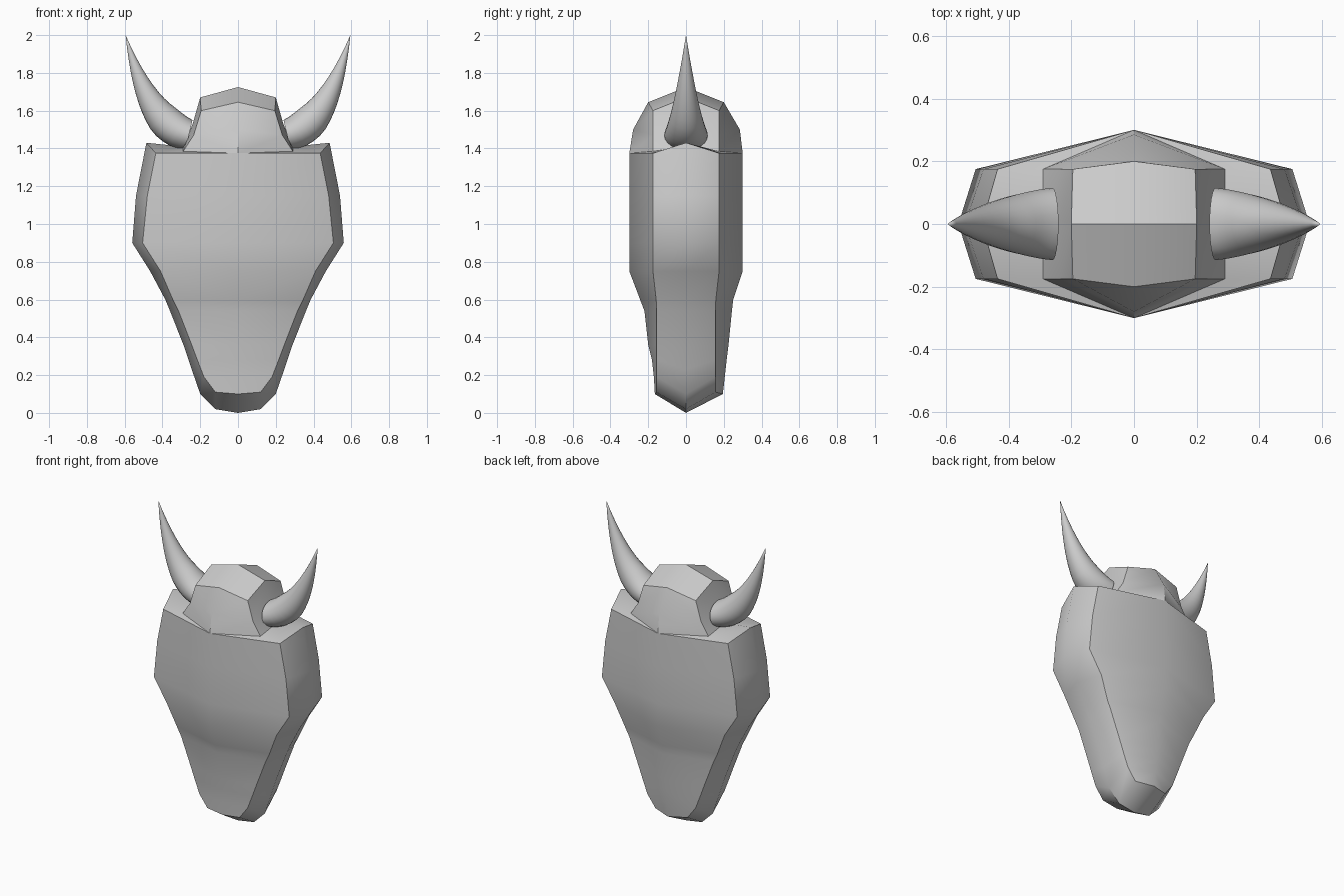
import bpy, bmesh, math
from mathutils import Vector

if "Cube" in bpy.data.objects:
    bpy.data.objects.remove(bpy.data.objects["Cube"])


def finish(name, bm, angle):
    bmesh.ops.remove_doubles(bm, verts=bm.verts, dist=0.0005)
    bmesh.ops.recalc_face_normals(bm, faces=bm.faces)
    mesh = bpy.data.meshes.new(name)
    bm.to_mesh(mesh)
    bm.free()
    obj = bpy.data.objects.new(name, mesh)
    bpy.context.collection.objects.link(obj)
    bpy.ops.object.select_all(action='DESELECT')
    bpy.context.view_layer.objects.active = obj
    obj.select_set(True)
    bpy.ops.object.shade_smooth_by_angle(angle=math.radians(angle))
    return obj


# Head: horizontal sections from chin to crown
# rim x, rim z, edge x, edge z, edge y, centre z, front y, back y
SECTIONS = [
    (.12, .02, .12, .11, .155, .10, .165, .195),
    (.20, .10, .18, .19, .155, .19, .170, .205),
    (.245, .23, .215, .28, .155, .28, .180, .215),
    (.285, .35, .245, .36, .155, .36, .200, .225),
    (.36, .54, .315, .54, .155, .54, .220, .243),
    (.385, .60, .345, .60, .158, .60, .243, .250),
    (.465, .75, .41, .75, .175, .75, .30, .30),
    (.56, .90, .505, .90, .175, .90, .30, .30),
    (.54, 1.15, .48, 1.15, .175, 1.15, .30, .30),
    (.485, 1.43, .435, 1.375, .175, 1.375, .30, .30),
    (.29, 1.41, .29, 1.385, .175, 1.375, .30, .30),
    (.24, 1.53, .235, 1.47, .175, 1.50, .28, .285),
    (.20, 1.67, .195, 1.60, .175, 1.645, .20, .20),
]
bm = bmesh.new()
for side in (1, -1):
    rows = []
    for rx, rz, ex, ez, ey, cz, fy, by in SECTIONS:
        pts = [(0, -fy, cz), (ex, -ey, ez), (rx, 0, rz), (ex, ey, ez), (0, by, cz)]
        rows.append([bm.verts.new((x * side, y, z)) for x, y, z in pts])
    for a, b in zip(rows, rows[1:]):
        for i in range(4):
            bm.faces.new((a[i], a[i + 1], b[i + 1], b[i]))
    # chin and crown caps
    for row, z in ((rows[0], 0.0), (rows[-1], 1.725)):
        mid = bm.verts.new((0, 0, z))
        bm.faces.new((row[0], row[1], row[2], mid))
        bm.faces.new((mid, row[2], row[3], row[4]))
finish("head", bm, 40)

# Horns: tapered round sweep along a bent axis
P0, P1, P2 = Vector((.26, 0, 1.47)), Vector((.47, 0, 1.52)), Vector((.595, 0, 2.0))
SIDES, STEPS = 24, 14


def horn(name, side):
    bm = bmesh.new()
    rings = []
    for k in range(STEPS):
        t = k / STEPS
        c = P0 * (1 - t) ** 2 + P1 * 2 * t * (1 - t) + P2 * t * t
        d = ((P1 - P0) * (1 - t) + (P2 - P1) * t).normalized()
        n = Vector((-d.z, 0, d.x))
        r = .115 * (1 - t ** 1.35)
        squash = .72 + .28 * min(1, 3 * t)
        ring = []
        for j in range(SIDES):
            a = 2 * math.pi * j / SIDES
            p = c + n * r * squash * math.cos(a) + Vector((0, r * math.sin(a), 0))
            ring.append(bm.verts.new((p.x * side, p.y, p.z)))
        rings.append(ring)
    tip = bm.verts.new((P2.x * side, 0, P2.z))
    bm.faces.new(rings[0])
    for j in range(SIDES):
        k = (j + 1) % SIDES
        for a, b in zip(rings, rings[1:]):
            bm.faces.new((a[j], a[k], b[k], b[j]))
        bm.faces.new((rings[-1][j], rings[-1][k], tip))
    return finish(name, bm, 40)


horn("right_horn", 1)
horn("left_horn", -1)
